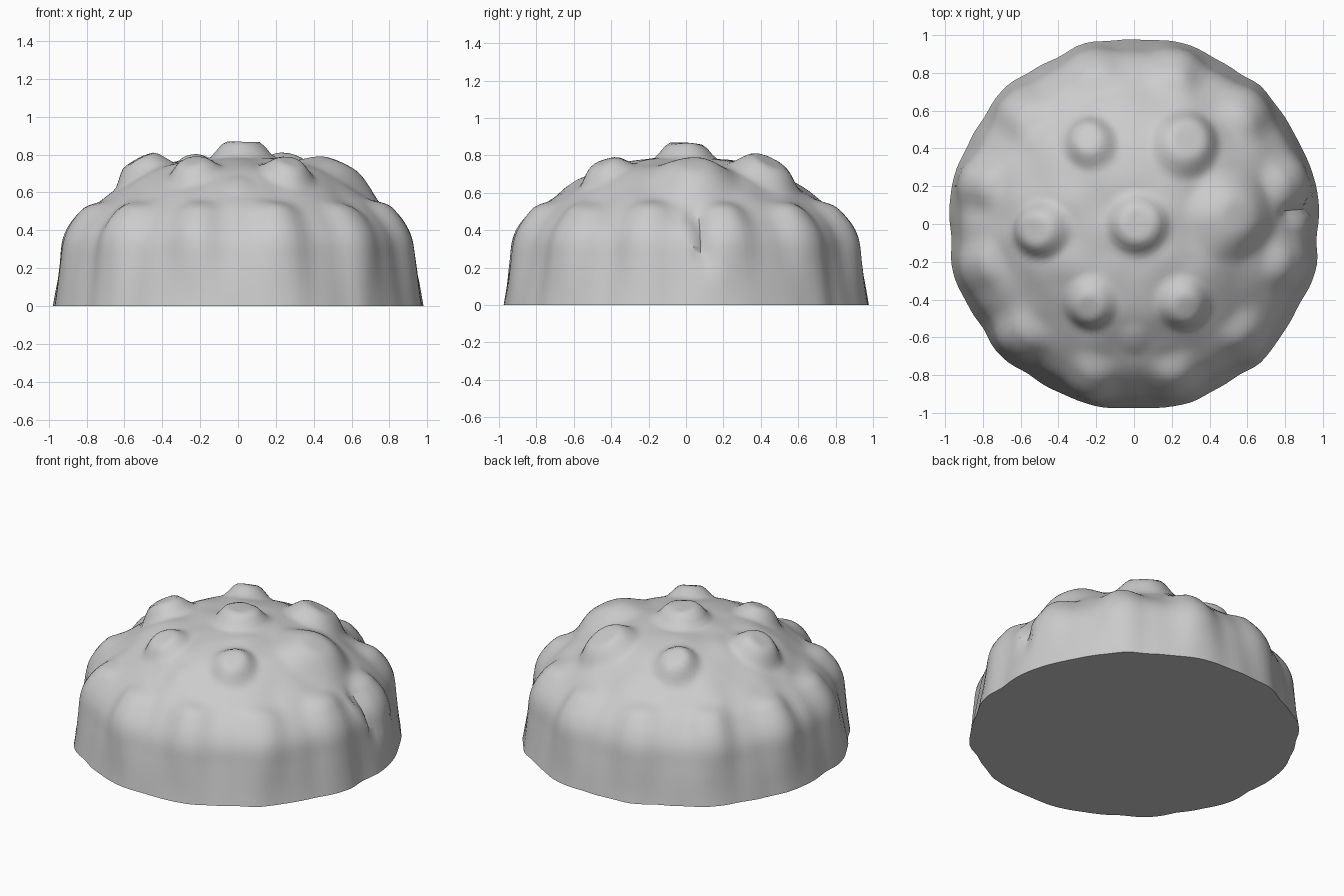
import bpy, bmesh, math
from mathutils import Vector, noise

cube = bpy.data.objects.get("Cube")
if cube:
    bpy.data.objects.remove(cube, do_unlink=True)

SEGMENTS, STEPS = 144, 7

# Dome outline from the crown to the foot: radius, height
PROFILE = [(0, 0.785), (0.2, 0.78), (0.4, 0.742), (0.55, 0.675), (0.7, 0.572),
           (0.82, 0.475), (0.9, 0.365), (0.935, 0.22), (0.975, 0)]

# Knobs: x, y, flat radius, outer radius, height
KNOBS = [(0.02, 0.0, 0.08, 0.18, 0.08), (0.27, 0.42, 0.07, 0.20, 0.08),
         (-0.23, 0.43, 0.05, 0.16, 0.07), (-0.49, -0.03, 0.06, 0.17, 0.085),
         (-0.23, -0.42, 0.05, 0.16, 0.065), (0.26, -0.42, 0.05, 0.16, 0.065),
         (0.0, -0.61, 0.02, 0.10, 0.015), (0.52, 0.04, 0.06, 0.26, 0.07)]


def smooth(a, b, v):
    t = min(max((v - a) / (b - a), 0), 1)
    return t * t * (3 - 2 * t)


def smooth_path(points):
    """Catmull-Rom curve through the profile points."""
    pts = [Vector(p) for p in points]
    pts = [Vector((-pts[1].x, pts[1].y))] + pts + [2 * pts[-1] - pts[-2]]
    out = []
    for a, b, c, d in zip(pts, pts[1:], pts[2:], pts[3:]):
        for i in range(STEPS):
            t = i / STEPS
            out.append(0.5 * (2 * b + (c - a) * t + (2 * a - 5 * b + 4 * c - d) * t * t
                              + (3 * b - a - 3 * c + d) * t ** 3))
    return out + [pts[-2]]


def surface_point(r, z, normal, angle):
    """Dome point with its knobs, rim lobes, flutes and worn surface."""
    x, y = r * math.cos(angle), r * math.sin(angle)
    # upper knobs
    push = 0
    for kx, ky, inner, outer, height in KNOBS:
        d = math.hypot(x - kx, y - ky)
        push = max(push, height * (1 - smooth(inner, outer, d)))
    # twelve rim lobes, each fading down the wall as a rounded flute
    off = (angle - math.pi / 12) % (math.pi / 6)
    off = min(off, math.pi / 6 - off)
    across = 1 - smooth(0.02, 0.2, off)
    push += across * smooth(0.7, 0.82, r) * (0.014 + 0.028 * smooth(0, 0.42, z))
    # worn cleft on the left side
    push -= (0.035 * (1 - smooth(0.01, 0.05, abs(y - 0.08 + 0.2 * (z - 0.35))))
             * smooth(0.1, 0.35, z) * smooth(0.74, 0.84, r) * (x > 0))
    # uneven surface
    push += 0.012 * noise.noise(Vector((x * 6, y * 6, z * 2)))
    px = r + push * normal.x
    return Vector((px * math.cos(angle), px * math.sin(angle),
                   z + push * normal.y if z > 0 else 0))


# Knobbly dome
path = smooth_path(PROFILE)
bm = bmesh.new()
rings = []
for i in range(1, len(path)):
    tangent = path[min(i + 1, len(path) - 1)] - path[i - 1]
    normal = Vector((-tangent.y, tangent.x)).normalized()
    z = 0 if i == len(path) - 1 else path[i].y
    rings.append([bm.verts.new(surface_point(path[i].x, z, normal, math.tau * s / SEGMENTS))
                  for s in range(SEGMENTS)])
crown = bm.verts.new(surface_point(0, path[0].y, Vector((0, 1)), 0))
for s in range(SEGMENTS):
    n = (s + 1) % SEGMENTS
    bm.faces.new((crown, rings[0][s], rings[0][n]))
    for upper, lower in zip(rings, rings[1:]):
        bm.faces.new((upper[s], lower[s], lower[n], upper[n]))
# Flat underside
bm.faces.new(rings[-1])
bmesh.ops.recalc_face_normals(bm, faces=bm.faces)

mesh = bpy.data.meshes.new("knobbly_dome")
bm.to_mesh(mesh)
bm.free()
dome = bpy.data.objects.new("knobbly_dome", mesh)
bpy.context.collection.objects.link(dome)

# Plain grey material
grey = bpy.data.materials.new("plain grey")
grey.use_nodes = True
colour = (0.6, 0.6, 0.6, 1)
grey.diffuse_color = colour
grey.node_tree.nodes["Principled BSDF"].inputs["Base Color"].default_value = colour
mesh.materials.append(grey)

bpy.ops.object.select_all(action="DESELECT")
dome.select_set(True)
bpy.context.view_layer.objects.active = dome
bpy.ops.object.shade_smooth_by_angle(angle=math.radians(40))
